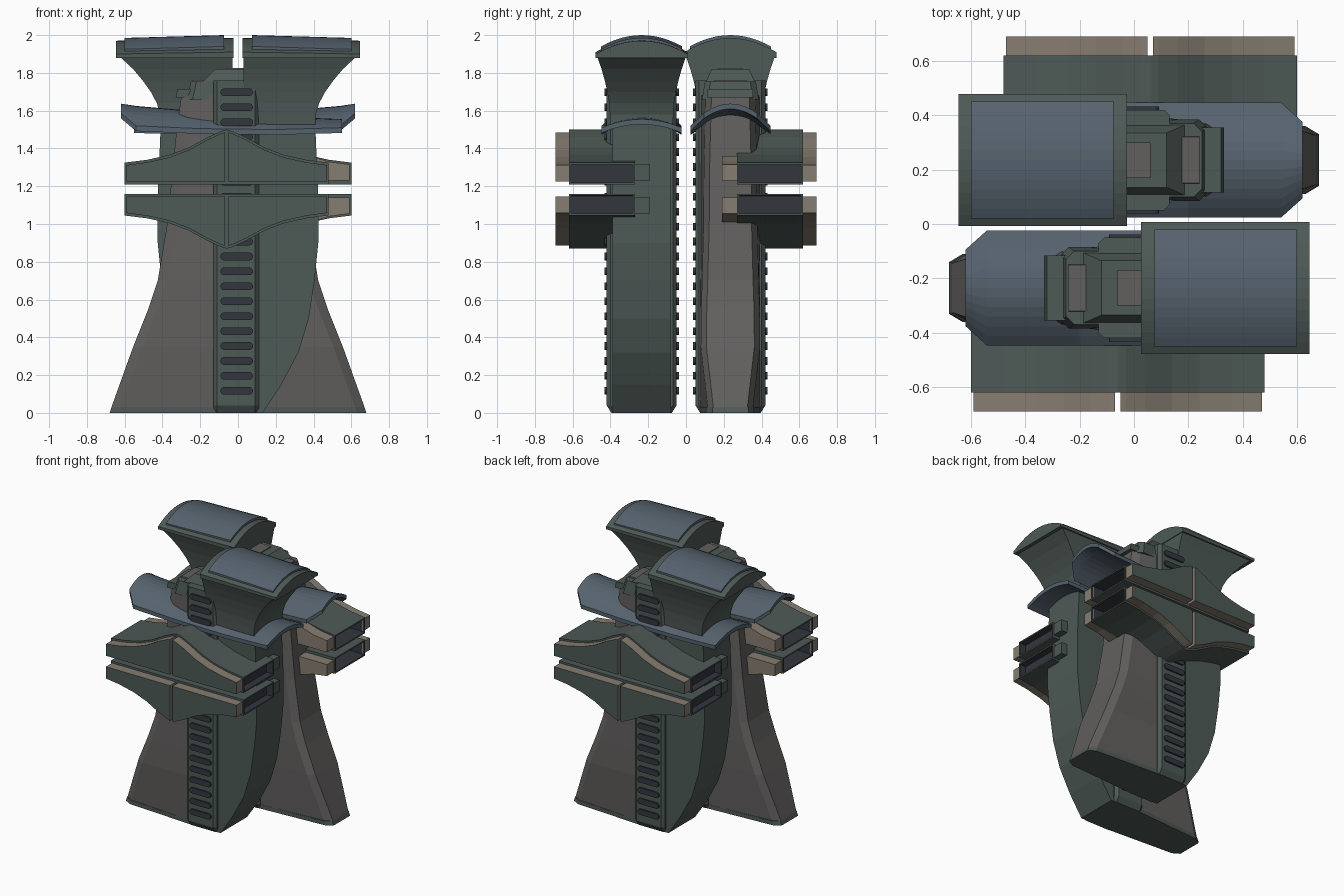
import bpy, bmesh, math

if "Cube" in bpy.data.objects:
    bpy.data.objects.remove(bpy.data.objects["Cube"])

YC = -0.235   # mid-plane of the front half


def material(name, rgb):
    m = bpy.data.materials.new(name)
    m.diffuse_color = (*rgb, 1)
    m.use_nodes = True
    m.node_tree.nodes["Principled BSDF"].inputs["Base Color"].default_value = m.diffuse_color
    return m


GREEN = material("green", (0.075, 0.10, 0.092))
GREY = material("grey", (0.12, 0.115, 0.112))
BLUE = material("blue", (0.092, 0.122, 0.155))
TAN = material("tan", (0.24, 0.205, 0.165))
DARK = material("dark", (0.032, 0.038, 0.048))


def finish(name, bm, *mats):
    """Make the front object and its half-turn twin at the back."""
    me = bpy.data.meshes.new(name)
    bm.to_mesh(me)
    bm.free()
    for m in mats:
        me.materials.append(m)
    for side, rot in (("front", 0), ("back", math.pi)):
        ob = bpy.data.objects.new(side + "_" + name, me)
        ob.rotation_euler.z = rot
        bpy.context.collection.objects.link(ob)


def add_loft(bm, rings):
    """Skin a list of equal-sized rings and cap both ends."""
    vs = [[bm.verts.new(p) for p in r] for r in rings]
    n = len(rings[0])
    for a, b in zip(vs, vs[1:]):
        for i in range(n):
            bm.faces.new((a[i], a[(i + 1) % n], b[(i + 1) % n], b[i]))
    bm.faces.new(vs[0])
    bm.faces.new(vs[-1])
    bmesh.ops.recalc_face_normals(bm, faces=bm.faces[:])


def loft(name, rings, mat):
    bm = bmesh.new()
    add_loft(bm, rings)
    finish(name, bm, mat)


def prism_bm(pts, y0, y1):
    bm = bmesh.new()
    add_loft(bm, [[(x, y, z) for x, z in pts] for y in (y0, y1)])
    return bm


def rect(x0, x1, hy, z, c=0.0):
    """Horizontal ring, corners cut by c, centred on the mid-plane."""
    if c == 0:
        return [(x0, YC - hy, z), (x1, YC - hy, z), (x1, YC + hy, z), (x0, YC + hy, z)]
    return [(x0 + c, YC - hy, z), (x1 - c, YC - hy, z), (x1, YC - hy + c, z), (x1, YC + hy - c, z),
            (x1 - c, YC + hy, z), (x0 + c, YC + hy, z), (x0, YC + hy - c, z), (x0, YC - hy + c, z)]


def arch(x, hy, peak, drop, thick=None, floor=None, n=12):
    """Arched ring across y; underside parallel (thick) or flat (floor)."""
    ts = [-1 + 2 * i / n for i in range(n + 1)]
    top = [(x, YC + hy * t, peak - drop * t * t) for t in ts]
    if thick:
        return top + [(x, y, z - thick) for _, y, z in reversed(top)]
    return top + [(x, YC + hy, floor), (x, YC - hy, floor)]


# bowed body side
bow = [(0.13, 0), (0.23, 0.15), (0.32, 0.32), (0.375, 0.5), (0.405, 0.7), (0.425, 0.9),
       (0.425, 1.15), (0.41, 1.5), (0.41, 1.6)]
finish("bowed_body", prism_bm([(-0.1, 0)] + bow + [(-0.1, 1.6)], -0.39, -0.08), GREEN)

# flared grey fin with bevelled outer edge
def fin_ring(z, xo, hy):
    return [(xo, YC - hy + 0.03, z), (xo + 0.05, YC - hy, z), (-0.1, YC - 0.158, z),
            (-0.1, YC + 0.158, z), (xo + 0.05, YC + hy, z), (xo, YC + hy - 0.03, z)]

fin = [(0.03, -0.67, 0.12), (0.35, -0.555, 0.157), (0.55, -0.475, 0.155), (0.7, -0.425, 0.15),
       (1.0, -0.375, 0.142), (1.3, -0.345, 0.14), (1.5, -0.325, 0.135), (1.68, -0.3, 0.13)]
loft("flared_fin", [fin_ring(*s) for s in fin], GREY)
loft("fin_foot", [fin_ring(0, -0.68, 0.125), fin_ring(0.03, -0.67, 0.125)], GREEN)

# spine column with rows of slots on both faces
loft("spine_column", [rect(-0.13, 0.11, 0.16, 0.0, 0.02), rect(-0.13, 0.11, 0.185, 0.04, 0.02),
                      rect(-0.13, 0.11, 0.185, 1.76, 0.02)], GREEN)
bm = bmesh.new()
for i in range(21):
    z0 = 0.117 + i * 0.079
    pts = []
    for k in range(12):
        a = math.radians(-75 + 30 * k)
        side = 1 if k < 6 else -1
        pts.append((-0.007 + side * 0.065 + 0.021 * math.cos(a), z0 + 0.021 * math.sin(a)))
    for y0, y1 in ((-0.432, -0.41), (-0.06, -0.038)):
        add_loft(bm, [[(x, y, z) for x, z in pts] for y in (y0, y1)])
finish("spine_slots", bm, DARK)

# paired wings, mirrored about z = 1.185
HALF = [(0.03, 1.492), (0.1, 1.46), (0.2, 1.405), (0.3, 1.367), (0.42, 1.34), (0.54, 1.325)]
XC, ZM = -0.06, 1.185
for label, s in (("upper", 1), ("lower", -1)):
    def flip(pts):
        return [(x, ZM + s * (z - ZM)) for x, z in pts]

    outline = [(XC - 0.54, 1.21)] + [(XC - x, z) for x, z in reversed(HALF)] + [(XC, 1.5)] \
        + [(XC + x, z) for x, z in HALF] + [(XC + 0.54, 1.21)]
    bm = prism_bm(flip(outline), -0.62, -0.27)
    # hollow wing tips
    for f in [f for f in bm.faces if abs(f.normal.x) > 0.9]:
        depth = 0.13 if f.normal.x < 0 else 0.05
        bmesh.ops.inset_individual(bm, faces=[f], thickness=0.014)
        r = bmesh.ops.inset_individual(bm, faces=[f], thickness=0.001, depth=-depth)
        for g in r["faces"] + [f]:
            g.material_index = 1
    finish(label + "_wing", bm, GREEN, DARK)
    # outer plates: tan rim, green face
    for side, d in (("left", -1), ("right", 1)):
        p = [(XC + d * 0.01, 1.225), (XC + d * 0.01, 1.485)]
        p += [(XC + d * min(x, 0.53), z - 0.013) for x, z in HALF] + [(XC + d * 0.53, 1.225)]
        bm = prism_bm(flip(p), -0.69, -0.61)
        for f in bm.faces:
            f.material_index = 1 if f.normal.y < -0.9 else 0
        finish(label + "_wing_plate_" + side, bm, TAN, GREEN)
    # inner cheek plates
    p = [(-0.59, 1.23), (-0.59, 1.315), (-0.48, 1.33), (-0.38, 1.36), (-0.3, 1.36), (-0.3, 1.23)]
    finish(label + "_inner_cheek", prism_bm(flip(p), -0.28, -0.19), TAN)
    p = [(0.35, 1.23), (0.47, 1.23), (0.47, 1.315), (0.35, 1.315)]
    finish(label + "_tip_block", prism_bm(flip(p), -0.28, -0.19), GREEN)

# arched blue collar
collar = [(-0.62, 0.14, 1.637, 0.05), (-0.54, 0.212, 1.625, 0.105), (-0.2, 0.212, 1.595, 0.09),
          (0.2, 0.212, 1.57, 0.07), (0.55, 0.212, 1.555, 0.045)]
loft("collar", [arch(x, h, p, d, thick=0.028) for x, h, p, d in collar], BLUE)

# neck swelling up to the arched cap
neck = [(1.5, 0.41, 0.165), (1.58, 0.412, 0.168), (1.64, 0.43, 0.172), (1.7, 0.462, 0.182),
        (1.76, 0.505, 0.195), (1.82, 0.555, 0.212), (1.89, 0.63, 0.236)]
loft("neck", [rect(0.03, x, h, z) for z, x, h in neck], GREEN)
loft("cap", [arch(0.025, 0.243, 1.985, 0.075, floor=1.88),
             arch(0.645, 0.243, 1.97, 0.07, floor=1.88)], GREEN)
loft("cap_panel", [arch(0.075, 0.215, 2.0, 0.06, thick=0.03),
                   arch(0.60, 0.215, 1.985, 0.06, thick=0.03)], BLUE)

# stepped shroud beside the neck
loft("shroud_bracket", [rect(-0.33, -0.1, 0.12, 1.67), rect(-0.32, -0.1, 0.12, 1.715)], GREEN)
loft("shroud_step", [rect(-0.27, 0.03, 0.15, 1.66, 0.03), rect(-0.25, 0.03, 0.135, 1.755, 0.03)], GREEN)
loft("shroud_top", [rect(-0.2, 0.04, 0.135, 1.74), rect(-0.12, 0.04, 0.10, 1.82)], GREEN)
loft("shroud_cap_plate", [rect(-0.06, 0.03, 0.065, 1.81), rect(-0.06, 0.03, 0.065, 1.826)], GREY)
loft("shroud_window", [rect(-0.24, -0.15, 0.09, 1.74), rect(-0.24, -0.15, 0.085, 1.763)], GREY)
